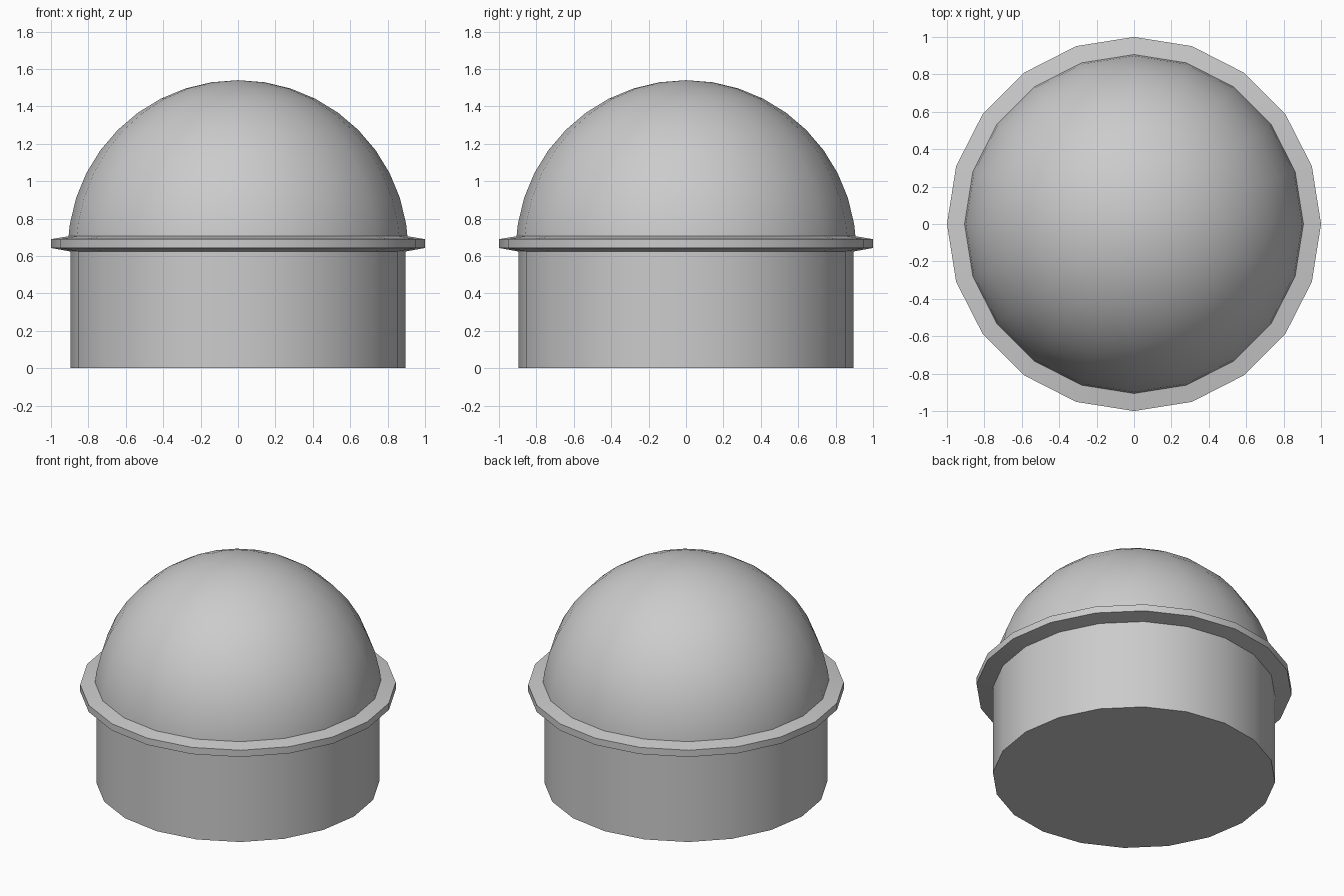
import bpy, bmesh, math

if "Cube" in bpy.data.objects:
    bpy.data.objects.remove(bpy.data.objects["Cube"])

SIDES = 20


def lathe(name, profile):
    """Revolve (radius, z) points about z; radius 0 makes a pole."""
    bm = bmesh.new()
    rings = []
    for r, z in profile:
        if r == 0:
            rings.append([bm.verts.new((0, 0, z))] * SIDES)
        else:
            rings.append([bm.verts.new((r * math.cos(a), r * math.sin(a), z))
                          for a in (2 * math.pi * i / SIDES for i in range(SIDES))])
    for low, high in zip(rings, rings[1:]):
        for i in range(SIDES):
            j = (i + 1) % SIDES
            quad = list(dict.fromkeys((low[i], low[j], high[j], high[i])))
            bm.faces.new(quad)
    # flat base for the body
    if name == "base_drum":
        bm.faces.new(rings[0][::-1])
    mesh = bpy.data.meshes.new(name)
    bm.to_mesh(mesh)
    bm.free()
    obj = bpy.data.objects.new(name, mesh)
    bpy.context.collection.objects.link(obj)
    bpy.ops.object.select_all(action='DESELECT')
    obj.select_set(True)
    bpy.context.view_layer.objects.active = obj
    bpy.ops.object.shade_smooth_by_angle(angle=math.radians(30))
    return obj


# Cylindrical base
lathe("base_drum", [(0.896, 0), (0.896, 0.624)])

# Tapered rim around the joint
lathe("rim", [(0.896, 0.624), (1.0, 0.643), (1.0, 0.69), (0.904, 0.706)])

# Dome: spherical cap in nine degree steps
R, CENTRE = 0.91, 0.63
dome = [(0.906, 0.706)]
dome += [(R * math.cos(math.radians(9 * k)), CENTRE + R * math.sin(math.radians(9 * k)))
         for k in range(1, 10)]
lathe("dome", dome + [(0, CENTRE + R)])
